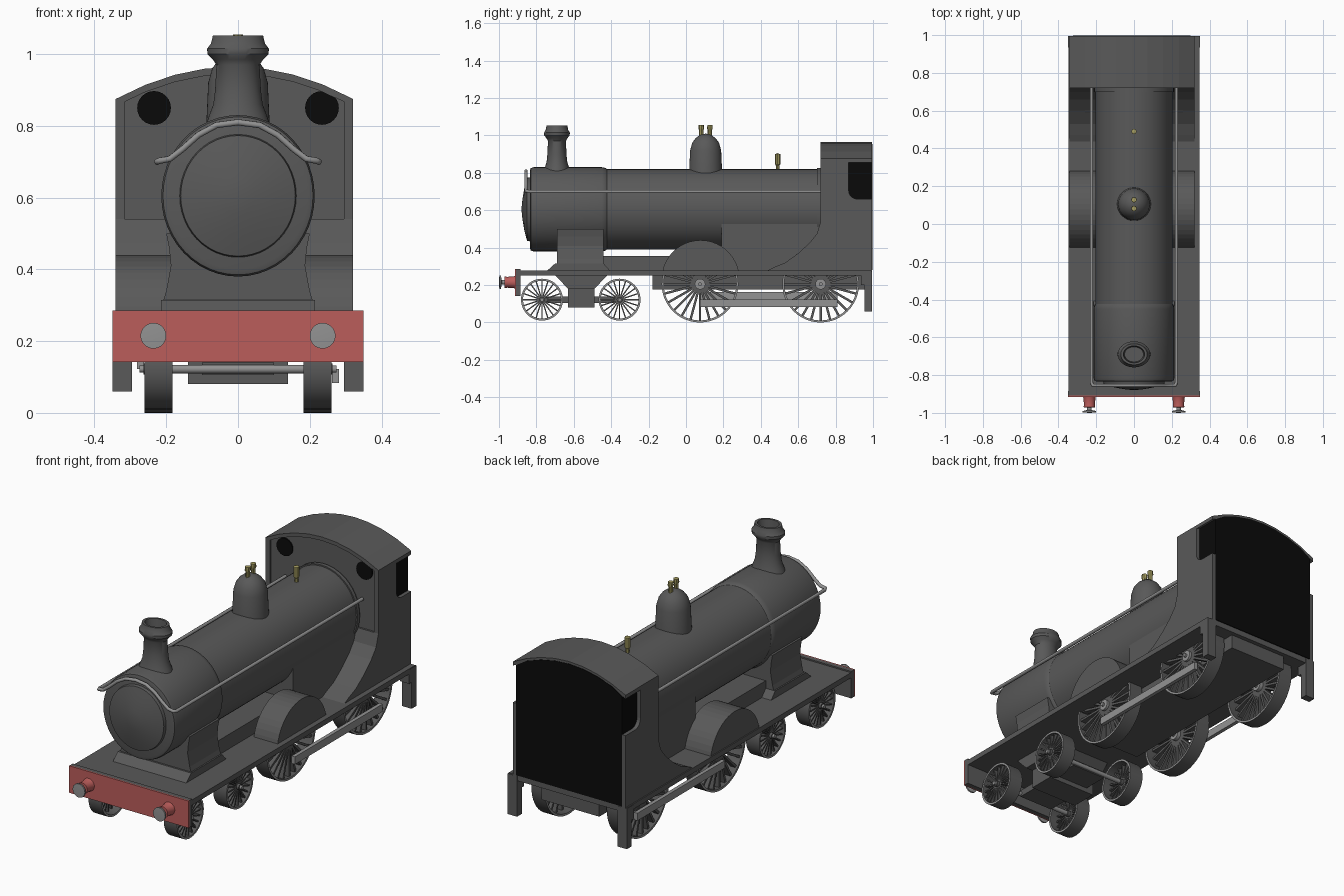
import bpy, bmesh, math
from mathutils import Vector, Matrix

if "Cube" in bpy.data.objects:
    bpy.data.objects.remove(bpy.data.objects["Cube"], do_unlink=True)


def material(name, rgb):
    m = bpy.data.materials.new(name)
    m.use_nodes = True
    col = (*rgb, 1)
    m.diffuse_color = col
    m.node_tree.nodes["Principled BSDF"].inputs["Base Color"].default_value = col
    return m


DARK = material("dark grey", (.1, .1, .1))
STEEL = material("steel grey", (.29, .29, .29))
RED = material("buffer red", (.5, .11, .105))
BRASS = material("brass", (.38, .34, .12))
BLACK = material("black", (.003, .003, .003))


def finish(name, bm, mats, smooth=False):
    bmesh.ops.remove_doubles(bm, verts=bm.verts, dist=1e-5)
    bmesh.ops.recalc_face_normals(bm, faces=bm.faces)
    me = bpy.data.meshes.new(name)
    bm.to_mesh(me)
    bm.free()
    ob = bpy.data.objects.new(name, me)
    bpy.context.collection.objects.link(ob)
    for m in mats:
        me.materials.append(m)
    if smooth:
        bpy.ops.object.select_all(action='DESELECT')
        ob.select_set(True)
        bpy.context.view_layer.objects.active = ob
        bpy.ops.object.shade_smooth_by_angle(angle=math.radians(35))
    return ob


def place(axis, t, u, v):
    return {'X': (t, u, v), 'Y': (u, t, v), 'Z': (u, v, t)}[axis]


def prism(name, pts, axis, a, b, mat=DARK):
    """Extrude a flat outline along an axis from a to b."""
    bm = bmesh.new()
    face = bm.faces.new([bm.verts.new(place(axis, a, u, v)) for u, v in pts])
    out = bmesh.ops.extrude_face_region(bm, geom=[face])["geom"]
    new = [v for v in out if isinstance(v, bmesh.types.BMVert)]
    bmesh.ops.translate(bm, verts=new, vec=place(axis, b - a, 0, 0))
    return finish(name, bm, [mat])


def box(name, x, y, z, mat=DARK):
    return prism(name, [(x[0], y[0]), (x[1], y[0]), (x[1], y[1]), (x[0], y[1])],
                 'Z', z[0], z[1], mat)


def lathe(name, profile, axis, u, v, mat=DARK, su=1, n=48):
    """Spin (position, radius) points round an axis through u, v."""
    bm = bmesh.new()
    rings = []
    for t, r in profile:
        angles = [2 * math.pi * i / n for i in range(n)]
        rings.append([bm.verts.new(place(axis, t, u + su * r * math.cos(a), v + r * math.sin(a)))
                      for a in angles])
    for p, q in zip(rings, rings[1:]):
        for i in range(n):
            j = (i + 1) % n
            bm.faces.new((p[i], p[j], q[j], q[i]))
    return finish(name, bm, [mat], True)


def arc(cy, cz, r, a0, a1, n):
    steps = [math.radians(a0 + (a1 - a0) * i / n) for i in range(n + 1)]
    return [(cy + r * math.cos(a), cz + r * math.sin(a)) for a in steps]


# Boiler, smokebox and door
AXIS_Z = .605
lathe("boiler", [(-.45, 0), (-.45, .215), (.74, .215), (.74, 0)], 'Y', 0, AXIS_Z, su=.95)
lathe("smokebox", [(-.83, 0), (-.835, .205), (-.83, .22), (-.815, .225), (-.45, .225),
                   (-.43, .221), (-.42, .212), (-.42, 0)], 'Y', 0, AXIS_Z, su=.95)
lathe("smokebox_door", [(-.88, 0), (-.875, .05), (-.865, .11), (-.85, .168), (-.83, .172)],
      'Y', 0, AXIS_Z, su=.95)
lathe("boiler_band", [(.70, .2), (.70, .222), (.72, .222), (.72, .2)], 'Y', 0, AXIS_Z, su=.95)
box("firebox", (-.19, .19), (.19, .74), (.27, .53))

# Smokebox saddle and its plinth
half = [(.212, .30), (.2, .34), (.187, .41), (.192, .46), (.2, .5)]
prism("saddle", half + [(-x, z) for x, z in reversed(half)], 'Y', -.69, -.44)
prism("saddle_plinth", [(-.75, .27), (-.70, .315), (-.44, .315), (-.40, .27)], 'X', -.215, .215)
box("upper_frame", (-.16, .16), (-.46, .2), (.27, .355))

# Chimney, dome and brass fittings
lathe("chimney", [(.78, .078), (.83, .064), (.86, .055), (.9, .051), (.97, .048), (.985, .056),
                  (1, .068), (1.015, .069), (1.03, .06), (1.052, .056), (1.052, .045),
                  (1.0, .04), (1.0, 0)], 'Z', 0, -.69, su=1.25)
lathe("dome", [(.77, .092), (.81, .088), (.92, .083), (.96, .072), (.985, .054),
               (1.003, .03), (1.01, 0)], 'Z', 0, .105)
for y in (.082, .128):
    lathe("safety_valve", [(.99, .012), (1.03, .012), (1.035, .015), (1.055, .014), (1.055, 0)],
          'Z', 0, y, BRASS, n=8)
lathe("whistle", [(.81, .01), (.84, .01), (.845, .014), (.9, .014), (.905, 0)],
      'Z', 0, .49, BRASS, n=8)

# Handrail wrapped round the smokebox
side = [(.225, .72, .7), (.225, -.84, .7), (.218, -.855, .703), (.19, -.855, .708),
        (.155, -.855, .735), (.11, -.855, .775), (.06, -.855, .802)]
path = side + [(0, -.855, .81)] + [(-x, y, z) for x, y, z in reversed(side)]
curve = bpy.data.curves.new("handrail", 'CURVE')
curve.dimensions = '3D'
curve.bevel_depth = .009
curve.bevel_resolution = 2
curve.use_fill_caps = True
spline = curve.splines.new('POLY')
spline.points.add(len(path) - 1)
for p, co in zip(spline.points, path):
    p.co = (*co, 1)
    p.radius = 1
spline.use_smooth = True
curve.materials.append(STEEL)
bpy.context.collection.objects.link(bpy.data.objects.new("handrail", curve))

# Running board, frame and buffer beam
box("running_board", (-.348, .348), (-.9, .99), (.25, .278))
box("main_frame", (-.17, .17), (-.18, .97), (.175, .26))
box("beam_back", (-.35, .35), (-.908, -.885), (.142, .285))
box("beam_face", (-.35, .35), (-.915, -.908), (.142, .285), RED)

# Cab: arched front wall, roof, dark interior
LEFT, RIGHT = .32, -.342


def roof_z(x):
    return .965 - .09 * ((x + .01) / .331) ** 2


xs = [RIGHT + (LEFT - RIGHT) * i / 8 for i in range(9)]
arch = [(x, roof_z(x)) for x in xs]
lower = [(x, z - .02) for x, z in reversed(arch)]
prism("cab_roof", arch + lower, 'Y', .72, .995)
prism("cab_front", [(LEFT, .27), (RIGHT, .27)] + [(x, z - .012) for x, z in arch], 'Y', .73, .75)
inner = [(max(RIGHT + .02, min(LEFT - .02, x)), roof_z(x) - .012) for x in xs]
prism("cab_interior", [(LEFT - .02, .28), (RIGHT + .02, .28)] + inner, 'Y', .745, .997, BLACK)
box("cab_floor", (RIGHT, LEFT), (.74, .993), (.25, .29))

sweep = [(.42, .27), (.47, .295), (.53, .32), (.6, .37), (.66, .425), (.70, .475), (.72, .54)]
opening = [(.995, .66)] + arc(.915, .705, .045, 270, 180, 5) + [(.87, .875)]

for s, outer, word in ((1, LEFT, "left"), (-1, RIGHT, "right")):
    # Cab side with cut-out, and the swept splasher ahead of it
    prism(word + "_cab_side", [(.995, .27), (.72, .27), (.72, .875)] + opening[::-1],
          'X', outer - s * .025, outer)
    prism(word + "_rear_splasher", sweep + [(.745, .54), (.745, .27)], 'X', s * .18, outer)
    prism(word + "_front_splasher", arc(.078, .232, .208, 10, 170, 20), 'X', s * .18, outer)
    # Round lookout window
    prism(word + "_window", arc(s * .234, .85, .047, 0, 345, 23), 'Y', .724, .732, BLACK)
    # Rear steps
    box(word + "_step", (s * .295, s * .35), (.955, .995), (.06, .27))
    box(word + "_step_bracket", (s * .295, s * .35), (.935, .995), (.2, .275))
    # Buffers
    lathe(word + "_buffer_shank", [(-.91, .036), (-.92, .032), (-.955, .029), (-.97, .031),
                                   (-.972, 0)], 'Y', s * .236, .215, RED, n=20)
    lathe(word + "_buffer_head", [(-1, 0), (-.998, .036), (-.99, .036), (-.985, .012),
                                  (-.96, .012)], 'Y', s * .236, .215, STEEL, n=20)
    # Coupling rod
    rod_z = .103 if s > 0 else .142
    box(word + "_coupling_rod", (s * .262, s * .282), (.075, .81), (rod_z - .02, rod_z + .02), STEEL)


def wheel(name, s, y, r, spokes, tyre):
    inside, outside = s * .182, s * .26
    ri = r - tyre
    rim = lathe(name + "_rim", [(inside, ri), (inside, r), (outside, r), (outside, ri), (inside, ri)],
                'X', y, r + (.01 if r < .15 else 0))
    cz = r + (.01 if r < .15 else 0)
    rim.data.materials.append(STEEL)
    for p in rim.data.polygons:
        p.material_index = int(abs(p.normal.x) > .9)
    # Flat tapering spokes
    bm = bmesh.new()
    for i in range(spokes):
        rot = Matrix.Rotation(2 * math.pi * i / spokes, 4, 'X')
        m = Matrix.Translation((s * .235, y, cz)) @ rot @ Matrix.Translation((0, 0, ri / 2)) \
            @ Matrix.Diagonal((.03, r * .06, ri + .006, 1))
        bmesh.ops.create_cube(bm, size=1, matrix=m)
    finish(name + "_spokes", bm, [DARK])
    lathe(name + "_hub", [(s * .2, 0), (s * .2, r * .14), (s * .263, r * .14), (s * .265, 0)],
          'X', y, cz, STEEL if r > .15 else DARK, n=16)
    lathe(name + "_axle_end", [(s * .26, .01), (s * .275, .01), (s * .275, 0)], 'X', y, cz, STEEL, n=12)
    return cz


for y, r, n, kind in ((.075, .205, 24, "front_driver"), (.72, .205, 24, "rear_driver"),
                      (-.77, .112, 20, "front_bogie"), (-.355, .112, 20, "rear_bogie")):
    for s, word in ((1, "left"), (-1, "right")):
        cz = wheel(word + "_" + kind, s, y, r, n, .011)
    lathe(kind + "_axle", [(-.24, .012), (.24, .012)], 'X', y, cz, STEEL, n=12)

# Bogie frame
box("bogie_block", (-.14, .14), (-.63, -.49), (.08, .25))
prism("bogie_frame", [(-.70, .252), (-.63, .18), (-.49, .18), (-.42, .252)], 'X', -.18, .18)
box("bogie_spine", (-.1, .1), (-.77, -.355), (.105, .14))
